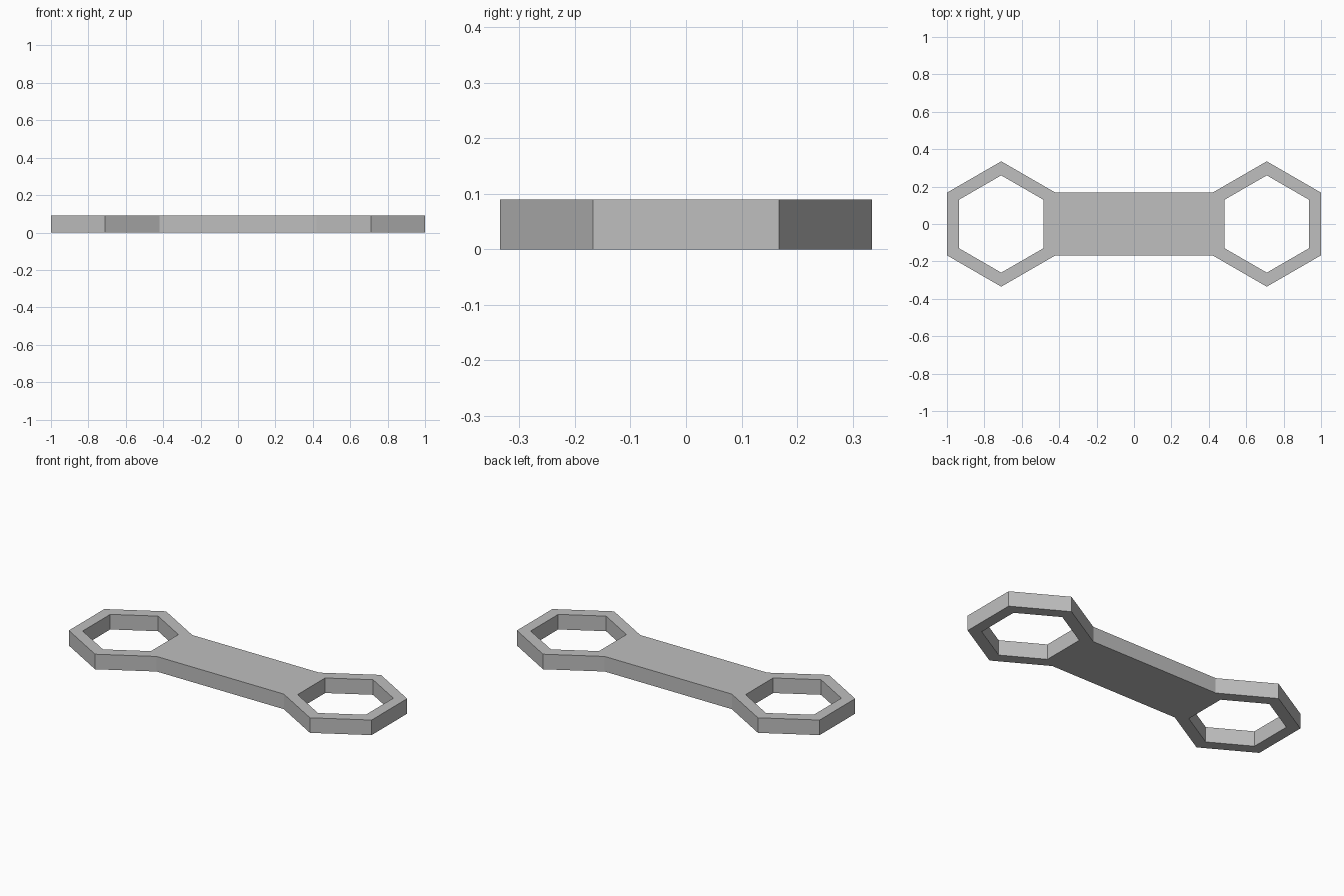
import bpy, bmesh
from math import sin, cos, radians

cube = bpy.data.objects.get("Cube")
if cube:
    bpy.data.objects.remove(cube, do_unlink=True)

THICK = 0.09
OUTER, INNER = 0.335, 0.26
CENTRE = 1 - OUTER * cos(radians(30))

steel = bpy.data.materials.new("grey_steel")
steel.use_nodes = True
colour = (0.52, 0.52, 0.52, 1)
steel.diffuse_color = colour
steel.node_tree.nodes["Principled BSDF"].inputs["Base Color"].default_value = colour

bm = bmesh.new()


def hexagon(cx, radius):
    """Six points with corners at the front and back."""
    angles = [radians(30 + 60 * i) for i in range(6)]
    return [bm.verts.new((cx + radius * cos(a), radius * sin(a), 0)) for a in angles]


def ring(cx):
    """Flat hexagonal ring; returns its outer corners."""
    outer, inner = hexagon(cx, OUTER), hexagon(cx, INNER)
    for i in range(6):
        j = (i + 1) % 6
        bm.faces.new((outer[i], outer[j], inner[j], inner[i]))
    return outer


# Two ring heads joined by the handle between their facing flats
left = ring(CENTRE)
right = ring(-CENTRE)
bm.faces.new((right[5], left[3], left[2], right[0]))

# Thicken the flat profile upward
result = bmesh.ops.extrude_face_region(bm, geom=bm.faces[:], use_keep_orig=True)
top = [v for v in result["geom"] if isinstance(v, bmesh.types.BMVert)]
bmesh.ops.translate(bm, verts=top, vec=(0, 0, THICK))
bmesh.ops.recalc_face_normals(bm, faces=bm.faces[:])

mesh = bpy.data.meshes.new("ring_spanner")
bm.to_mesh(mesh)
bm.free()
mesh.materials.append(steel)
spanner = bpy.data.objects.new("ring_spanner", mesh)
bpy.context.collection.objects.link(spanner)
